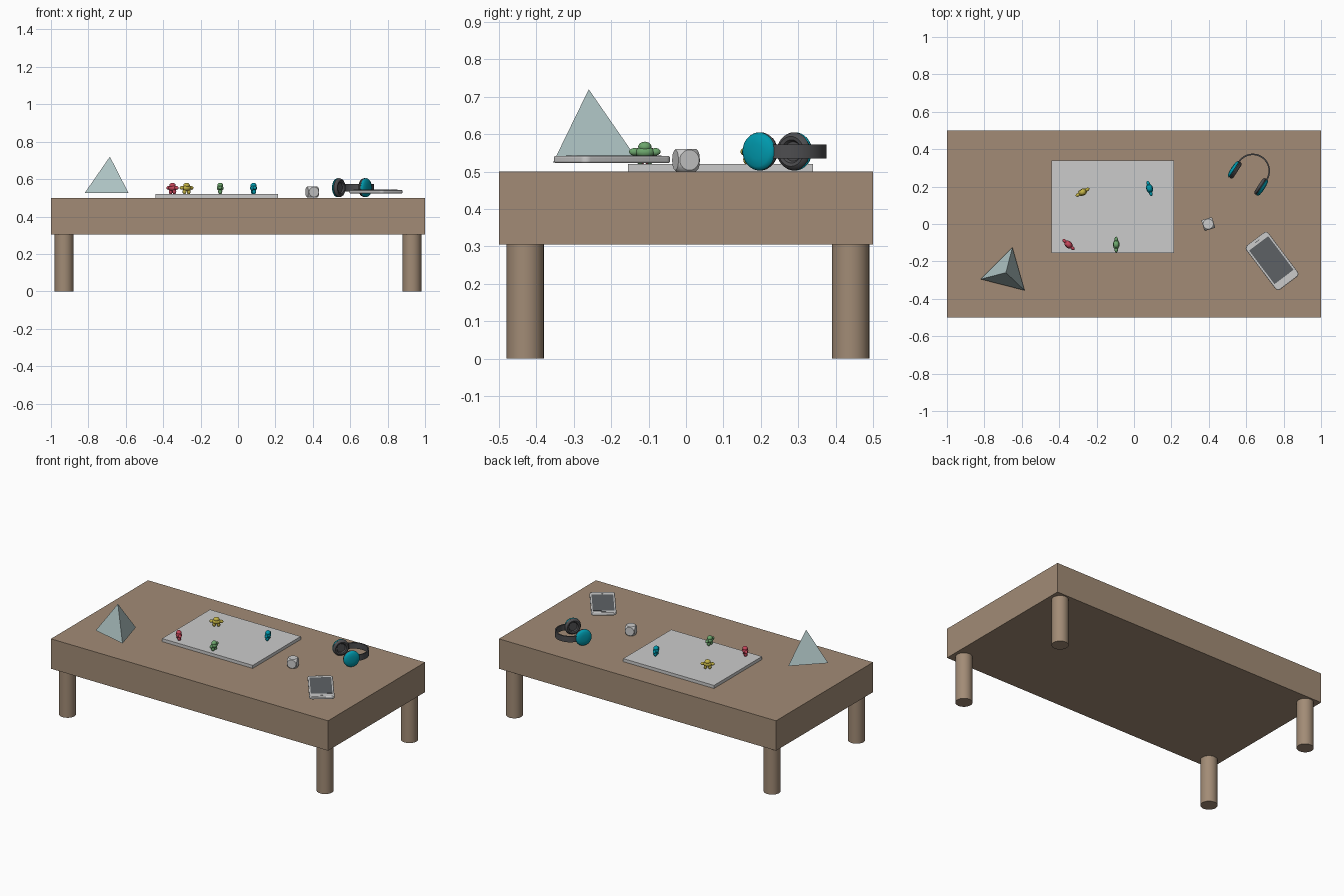
import bpy, bmesh
from math import pi, sin, cos, radians
from mathutils import Matrix, Vector

if "Cube" in bpy.data.objects:
    bpy.data.objects.remove(bpy.data.objects["Cube"])


def material(name, r, g, b):
    m = bpy.data.materials.new(name)
    m.diffuse_color = (r, g, b, 1)
    m.use_nodes = True
    m.node_tree.nodes["Principled BSDF"].inputs["Base Color"].default_value = m.diffuse_color
    return m


WOOD = material("wood", 0.36, 0.26, 0.18)
GLASS = material("pale_teal", 0.42, 0.54, 0.54)
DARK = material("charcoal", 0.075, 0.075, 0.08)
SCREEN = material("screen_grey", 0.11, 0.12, 0.13)
TEAL = material("teal", 0.0, 0.32, 0.42)


def place(x, y, z, deg=0):
    return Matrix.Translation((x, y, z)) @ Matrix.Rotation(radians(deg), 4, 'Z')


def finish(name, bm, mat=None, matrix=None, smooth=False):
    bmesh.ops.recalc_face_normals(bm, faces=bm.faces)
    me = bpy.data.meshes.new(name)
    bm.to_mesh(me)
    bm.free()
    ob = bpy.data.objects.new(name, me)
    bpy.context.collection.objects.link(ob)
    if matrix:
        ob.matrix_world = matrix
    if mat:
        me.materials.append(mat)
    if smooth:
        bpy.ops.object.select_all(action='DESELECT')
        ob.select_set(True)
        bpy.context.view_layer.objects.active = ob
        bpy.ops.object.shade_smooth_by_angle(angle=radians(40))
    return ob


def box(name, size, matrix, mat=None):
    bm = bmesh.new()
    bmesh.ops.create_cube(bm, size=1, matrix=Matrix.Diagonal((*size, 1)))
    return finish(name, bm, mat, matrix)


def cylinder(name, r, h, matrix, mat=None, segs=32):
    bm = bmesh.new()
    bmesh.ops.create_cone(bm, cap_ends=True, segments=segs, radius1=r, radius2=r, depth=h)
    return finish(name, bm, mat, matrix, True)


def lathe_x(name, profile, side, mat, matrix):
    # spin (radius, offset) points around the local x axis
    bm = bmesh.new()
    vs = [bm.verts.new((t * side, r, 0)) for r, t in profile]
    edges = [bm.edges.new(p) for p in zip(vs, vs[1:])]
    bmesh.ops.spin(bm, geom=vs + edges, cent=(0, 0, 0), axis=(1, 0, 0), angle=2 * pi, steps=32)
    bmesh.ops.remove_doubles(bm, verts=bm.verts, dist=1e-5)
    return finish(name, bm, mat, matrix, True)


def rounded_slab(name, length, width, r, z0, z1, matrix, mat=None, bevel=0):
    bm = bmesh.new()
    pts = []
    corners = [(1, 1, 0), (-1, 1, 90), (-1, -1, 180), (1, -1, 270)]
    for sx, sy, a0 in corners:
        for i in range(6):
            a = radians(a0 + 18 * i)
            pts.append((sx * (length / 2 - r) + r * cos(a), sy * (width / 2 - r) + r * sin(a), z0))
    face = bm.faces.new([bm.verts.new(p) for p in pts])
    ext = bmesh.ops.extrude_face_region(bm, geom=[face])
    bmesh.ops.translate(bm, vec=(0, 0, z1 - z0),
                        verts=[v for v in ext['geom'] if isinstance(v, bmesh.types.BMVert)])
    ob = finish(name, bm, mat, matrix, True)
    if bevel:
        mod = ob.modifiers.new("bevel", 'BEVEL')
        mod.width, mod.segments = bevel, 2
    return ob


# table
box("table_top", (2, 1, 0.195), place(0, 0, 0.4025), WOOD)
for xn, x in (("left", -0.93), ("right", 0.93)):
    for yn, y in (("front", -0.43), ("back", 0.44)):
        cylinder(f"{yn}_{xn}_leg", 0.05, 0.31, place(x, y, 0.155), WOOD)

# game board
box("game_board", (0.655, 0.495, 0.02), place(-0.1125, 0.0925, 0.51))

# three-sided pyramid
bm = bmesh.new()
base = [bm.verts.new(p) for p in ((-0.82, -0.295, 0.525), (-0.65, -0.125, 0.525), (-0.585, -0.355, 0.525))]
apex = bm.verts.new((-0.685, -0.26, 0.72))
bm.faces.new(base)
for i in range(3):
    bm.faces.new((base[i], base[(i + 1) % 3], apex))
finish("pyramid", bm, GLASS)

# die: cube rounded by a sphere
die = box("die", (0.06, 0.06, 0.06), place(0.397, 0.0, 0.531, 18))
bm = bmesh.new()
bmesh.ops.create_uvsphere(bm, u_segments=48, v_segments=32, radius=0.0405)
cutter = finish("die_cutter", bm, None, place(0.397, 0.0, 0.531, 18))
mod = die.modifiers.new("round_corners", 'BOOLEAN')
mod.operation, mod.object, mod.solver = 'INTERSECT', cutter, 'EXACT'
cutter.hide_render = True
cutter.hide_set(True)

# game pieces: head, torso, two arms and two legs as (centre, radii)
BLOBS = [((0, 0, 0.046), (0.018, 0.016, 0.014)), ((0, 0, 0.032), (0.026, 0.018, 0.016))]
for s in (-1, 1):
    BLOBS.append(((s * 0.028, 0, 0.033), (0.014, 0.009, 0.010)))
    BLOBS.append(((s * 0.013, 0, 0.013), (0.010, 0.011, 0.014)))
PIECES = [("red", -0.35, -0.11, -42, (0.55, 0.06, 0.10)),
          ("yellow", -0.275, 0.17, 30, (0.55, 0.45, 0.06)),
          ("green", -0.095, -0.11, 90, (0.15, 0.38, 0.15)),
          ("blue", 0.083, 0.19, 105, (0.0, 0.32, 0.42))]
for name, x, y, deg, col in PIECES:
    bm = bmesh.new()
    for c, r in BLOBS:
        bmesh.ops.create_uvsphere(bm, u_segments=20, v_segments=12, radius=1,
                                  matrix=Matrix.Translation(c) @ Matrix.Diagonal((*r, 1)))
    finish(f"{name}_game_piece", bm, material(f"{name}_paint", *col), place(x, y, 0.52, deg), True)

# headphones lying on their side
HP = place(0.609, 0.244, 0.554, -33)
PAD = [(0, -0.008), (0.026, -0.008), (0.031, -0.016), (0.040, -0.018), (0.048, -0.013),
       (0.051, -0.004), (0.048, 0.002), (0, 0.002)]
SHELL = [(0, 0), (0.047, 0), (0.051, 0.004), (0.049, 0.010), (0.040, 0.016), (0.020, 0.019), (0, 0.020)]
for n, s in (("left", -1), ("right", 1)):
    cup = HP @ Matrix.Translation((s * 0.085, 0, 0))
    lathe_x(f"{n}_ear_pad", PAD, s, DARK, cup)
    lathe_x(f"{n}_ear_shell", SHELL, s, TEAL, cup)

# headband ribbon with a rectangular section
bm = bmesh.new()
path = [(0.088, 0.0, 0)] + [(0.088 * cos(a), 0.048 + 0.088 * sin(a), a)
                            for a in (pi * i / 32 for i in range(33))] + [(-0.088, 0.0, pi)]
rings = []
for x, y, a in path:
    rings.append([bm.verts.new((x + cos(a) * d, y + sin(a) * d, h))
                  for d, h in ((-0.004, -0.019), (0.004, -0.019), (0.004, 0.019), (-0.004, 0.019))])
for a, b in zip(rings, rings[1:]):
    for i in range(4):
        j = (i + 1) % 4
        bm.faces.new((a[i], a[j], b[j], b[i]))
bm.faces.new(rings[0])
bm.faces.new(rings[-1])
finish("headband", bm, DARK, HP, True)

# phone
PH = place(0.738, -0.198, 0.523, -53)
rounded_slab("phone_body", 0.295, 0.15, 0.02, 0, 0.019, PH, None, 0.004)
rounded_slab("phone_screen", 0.225, 0.128, 0.002, 0.016, 0.0205, PH @ Matrix.Translation((-0.006, 0, 0)), SCREEN)
rounded_slab("phone_button", 0.016, 0.016, 0.0079, 0.016, 0.0205, PH @ Matrix.Translation((0.125, 0, 0)))
rounded_slab("phone_earpiece", 0.004, 0.03, 0.0019, 0.016, 0.0205, PH @ Matrix.Translation((-0.132, 0, 0)), SCREEN)
